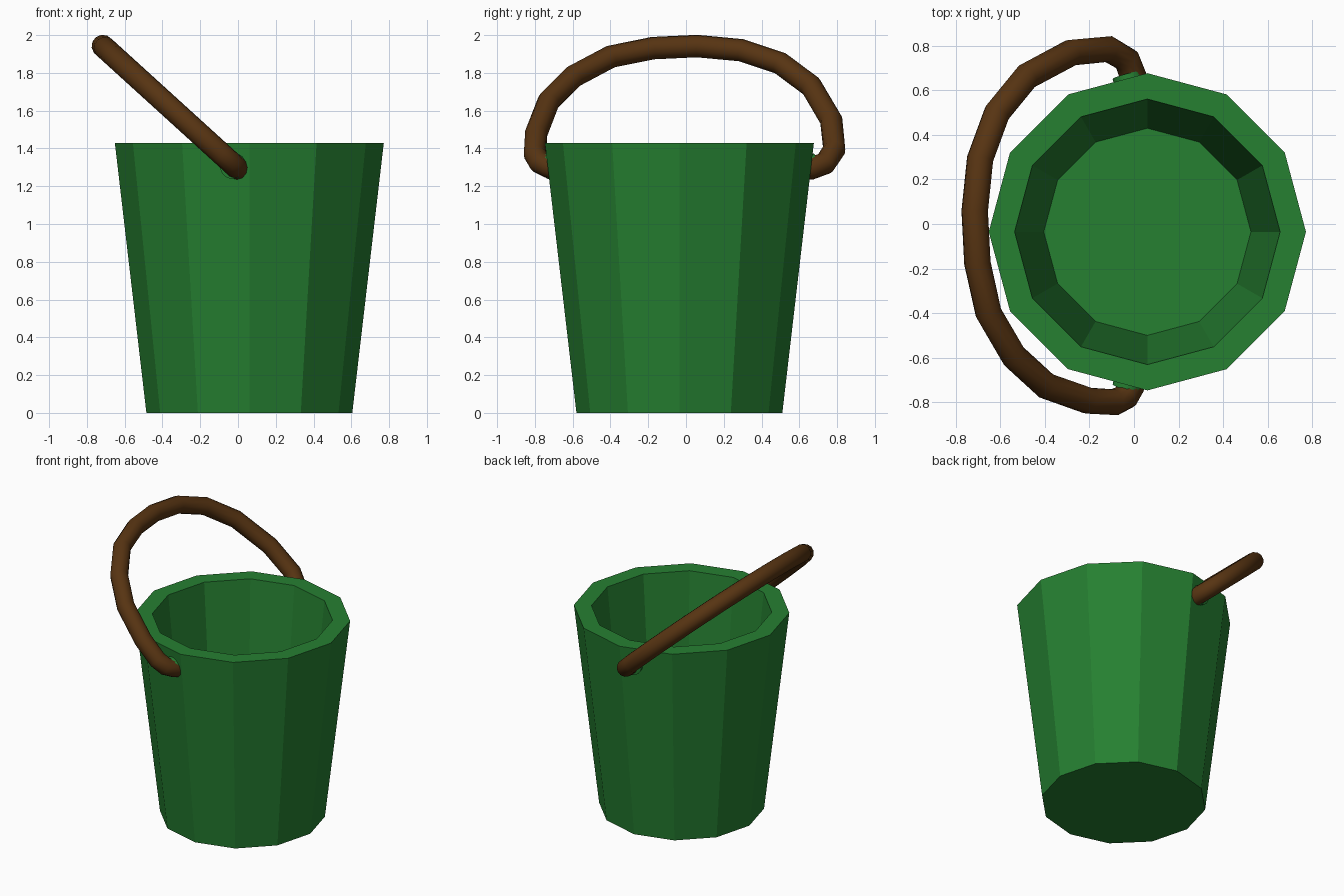
import bpy, bmesh, math
from mathutils import Vector

old = bpy.data.objects.get("Cube")
if old:
    bpy.data.objects.remove(old, do_unlink=True)


def material(name, rgb):
    mat = bpy.data.materials.new(name)
    mat.use_nodes = True
    mat.diffuse_color = (*rgb, 1)
    mat.node_tree.nodes["Principled BSDF"].inputs["Base Color"].default_value = (*rgb, 1)
    return mat


green = material("bucket green", (0.019, 0.215, 0.031))
brown = material("handle brown", (0.095, 0.034, 0.006))
SIDES = 12
CENTRE = Vector((0.06, -0.035, 0))


# Bucket: twelve-sided shell lofted from outer base, over the rim, to inner floor
def build_bucket():
    bm = bmesh.new()
    rings = []
    for radius, z in [(0.545, 0), (0.712, 1.43), (0.596, 1.43), (0.465, 0.12)]:
        rings.append([bm.verts.new(CENTRE + Vector((radius * math.cos(a), radius * math.sin(a), z)))
                      for a in (math.tau * i / SIDES for i in range(SIDES))])
    for low, high in zip(rings, rings[1:]):
        for i in range(SIDES):
            j = (i + 1) % SIDES
            bm.faces.new((low[i], low[j], high[j], high[i]))
    bm.faces.new(rings[0][::-1])
    bm.faces.new(rings[-1])
    bmesh.ops.recalc_face_normals(bm, faces=bm.faces[:])
    mesh = bpy.data.meshes.new("bucket")
    bm.to_mesh(mesh)
    bm.free()
    mesh.materials.append(green)
    bpy.context.collection.objects.link(bpy.data.objects.new("bucket", mesh))


build_bucket()

# Sockets: short round studs square to the wall where the handle enters
for name, side, y in [("front_socket", -1, -0.7), ("back_socket", 1, 0.63)]:
    normal = Vector((-math.sin(math.radians(15)), side * math.cos(math.radians(15)), -0.1))
    bpy.ops.mesh.primitive_cylinder_add(
        vertices=16, radius=0.068, depth=0.08, location=(-0.02, y, 1.31),
        rotation=normal.to_track_quat('Z', 'Y').to_euler())
    stud = bpy.context.object
    stud.name = name
    stud.data.materials.append(green)
    bpy.ops.object.shade_smooth_by_angle()

# Handle: tube along a bowed path lying in one tilted plane, given as (y, z)
path = [(-0.68, 1.29), (-0.73, 1.304), (-0.775, 1.326), (-0.8, 1.37), (-0.793, 1.48),
        (-0.727, 1.65), (-0.594, 1.782), (-0.398, 1.886), (-0.175, 1.931),
        (0.058, 1.942), (0.292, 1.92), (0.499, 1.851), (0.663, 1.729),
        (0.769, 1.549), (0.785, 1.395), (0.737, 1.321), (0.663, 1.295), (0.61, 1.29)]
curve = bpy.data.curves.new("handle", 'CURVE')
curve.dimensions = '3D'
curve.bevel_depth = 0.06
curve.bevel_resolution = 4
curve.use_fill_caps = True
spline = curve.splines.new('POLY')
spline.points.add(len(path) - 1)
for point, (y, z) in zip(spline.points, path):
    point.co = (-0.02 - 1.1 * (z - 1.31), y, z, 1)
curve.materials.append(brown)
handle = bpy.data.objects.new("handle", curve)
bpy.context.collection.objects.link(handle)
bpy.ops.object.select_all(action='DESELECT')
handle.select_set(True)
bpy.context.view_layer.objects.active = handle
bpy.ops.object.convert(target='MESH')
bpy.ops.object.shade_smooth_by_angle(angle=math.radians(40))
